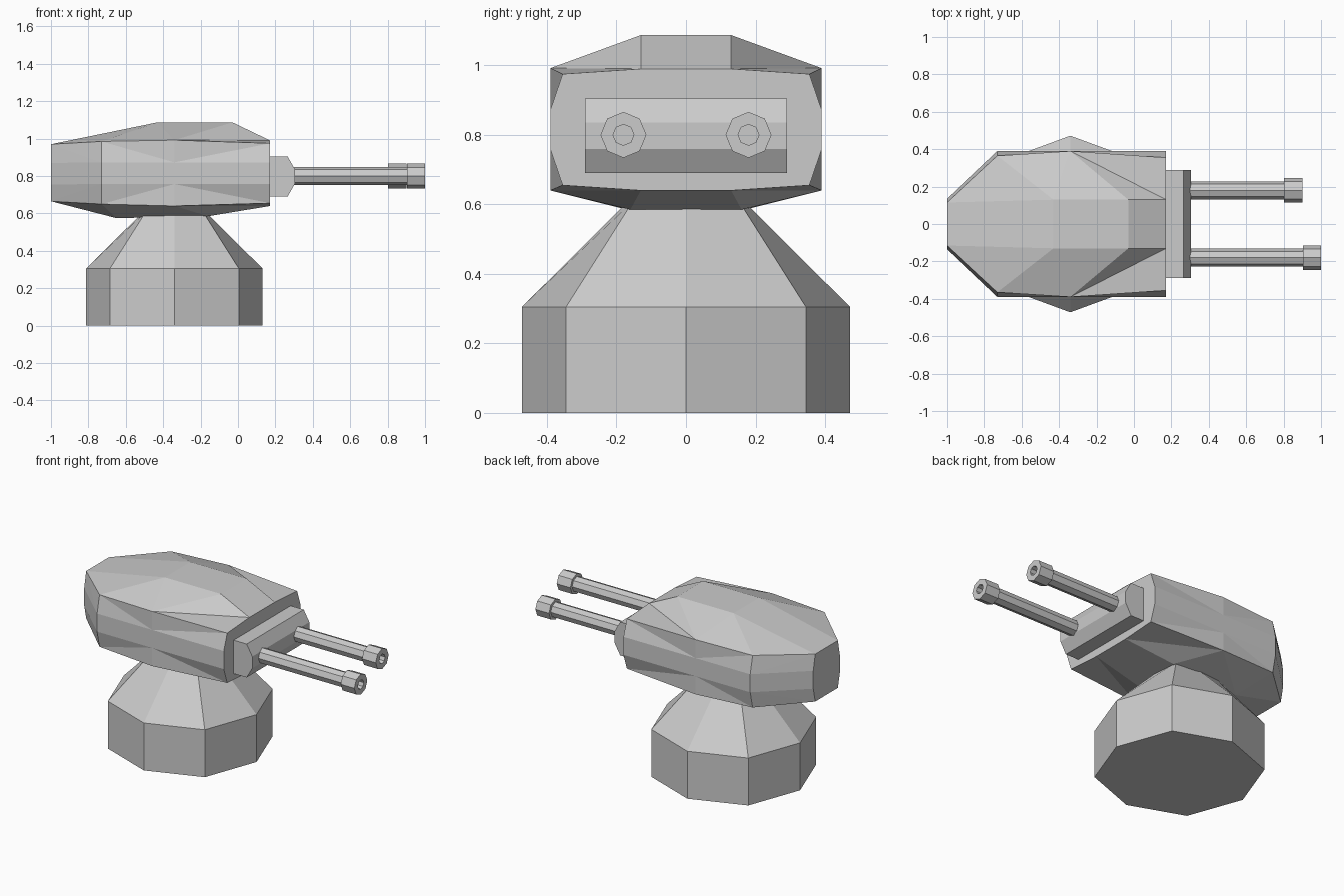
import bpy, bmesh, math
from mathutils import Vector

if "Cube" in bpy.data.objects:
    bpy.data.objects.remove(bpy.data.objects["Cube"])

grey = bpy.data.materials.new("grey_metal")
grey.diffuse_color = (0.6, 0.6, 0.6, 1)
grey.use_nodes = True
grey.node_tree.nodes["Principled BSDF"].inputs["Base Color"].default_value = grey.diffuse_color


def finish(name, bm):
    """Clean a bmesh and turn it into a flat-shaded object."""
    bmesh.ops.remove_doubles(bm, verts=bm.verts, dist=0.0005)
    bmesh.ops.recalc_face_normals(bm, faces=bm.faces)
    mesh = bpy.data.meshes.new(name)
    bm.to_mesh(mesh)
    bm.free()
    mesh.materials.append(grey)
    obj = bpy.data.objects.new(name, mesh)
    bpy.context.collection.objects.link(obj)
    return obj


def loft(name, rings):
    """Join equal-length closed rings of points and cap both ends."""
    bm = bmesh.new()
    loops = [[bm.verts.new(p) for p in ring] for ring in rings]
    n = len(loops[0])
    for a, b in zip(loops, loops[1:]):
        for i in range(n):
            j = (i + 1) % n
            bm.faces.new((a[i], a[j], b[j], b[i]))
    bm.faces.new(loops[0][::-1])
    bm.faces.new(loops[-1])
    return finish(name, bm)


# Base: straight octagonal drum that tapers into a neck
def base_ring(r_card, r_diag, z):
    return [(-0.34 + (r_diag if i % 2 else r_card) * math.cos(i * math.pi / 4),
             (r_diag if i % 2 else r_card) * math.sin(i * math.pi / 4), z)
            for i in range(8)]


loft("base", [base_ring(0.472, 0.488, 0), base_ring(0.472, 0.488, 0.305),
              base_ring(0.165, 0.215, 0.61)])

# Turret housing: half sections from roof to belly, mirrored across y
sections = [
    [(-1, .115, .97), (-1, .115, .97), (-1, .135, .87),
     (-1, .135, .755), (-1, .115, .665), (-1, .115, .665)],
    [(-.43, .13, 1.087), (-.73, .365, .985), (-.73, .39, .873),
     (-.73, .39, .757), (-.73, .365, .65), (-.65, .13, .575)],
    [(-.43, .13, 1.087), (-.34, .39, .992), (-.34, .39, .873),
     (-.34, .39, .757), (-.34, .39, .64), (-.65, .13, .575)],
    [(-.03, .13, 1.087), (-.34, .39, .992), (-.34, .39, .873),
     (-.34, .39, .757), (-.34, .39, .64), (-.16, .16, .585)],
    [(.172, .13, .99), (.172, .355, .975), (.172, .39, .873),
     (.172, .39, .757), (.172, .355, .655), (.172, .13, .64)],
]
bm = bmesh.new()


def face(points):
    unique = list(dict.fromkeys(points))
    if len(unique) > 2:
        bm.faces.new([bm.verts.new(p) for p in unique])


for side in (1, -1):
    rows = [[(x, side * y, z) for x, y, z in s] for s in sections]
    for a, b in zip(rows, rows[1:]):
        for i in range(5):
            # Split each bent panel so the diagonals meet at mid length
            front_half = a[2][0] > -0.5
            if (i < 2) != front_half:
                face((a[i], a[i + 1], b[i + 1]))
                face((a[i], b[i + 1], b[i]))
            else:
                face((a[i], a[i + 1], b[i]))
                face((a[i + 1], b[i + 1], b[i]))
flip = lambda p: (p[0], -p[1], p[2])
for a, b in zip(sections, sections[1:]):
    for k in (0, 5):
        face((a[k], b[k], flip(b[k]), flip(a[k])))
for s in (sections[0], sections[-1]):
    face(s + [flip(p) for p in s[::-1]])
finish("turret_housing", bm)

# Gun mount: chamfered block across the front of the housing
profile = [(.16, .905), (.265, .905), (.305, .835),
           (.305, .76), (.265, .69), (.16, .69)]
loft("gun_mount", [[(x, y, z) for x, z in profile] for y in (-.29, .29)])


# Guns: octagonal barrel with a thicker hollow muzzle
def gun(name, y, tip):
    profile = [(.27, .048), (tip - .097, .048), (tip - .097, .066),
               (tip, .066), (tip, .03), (tip - .06, .03)]
    loft(name, [[(x, y + r * math.cos(i * math.pi / 4),
                  .8 + r * math.sin(i * math.pi / 4)) for i in range(8)]
                for x, r in profile])


gun("right_gun", -.18, 1.0)
gun("left_gun", .18, .9)
